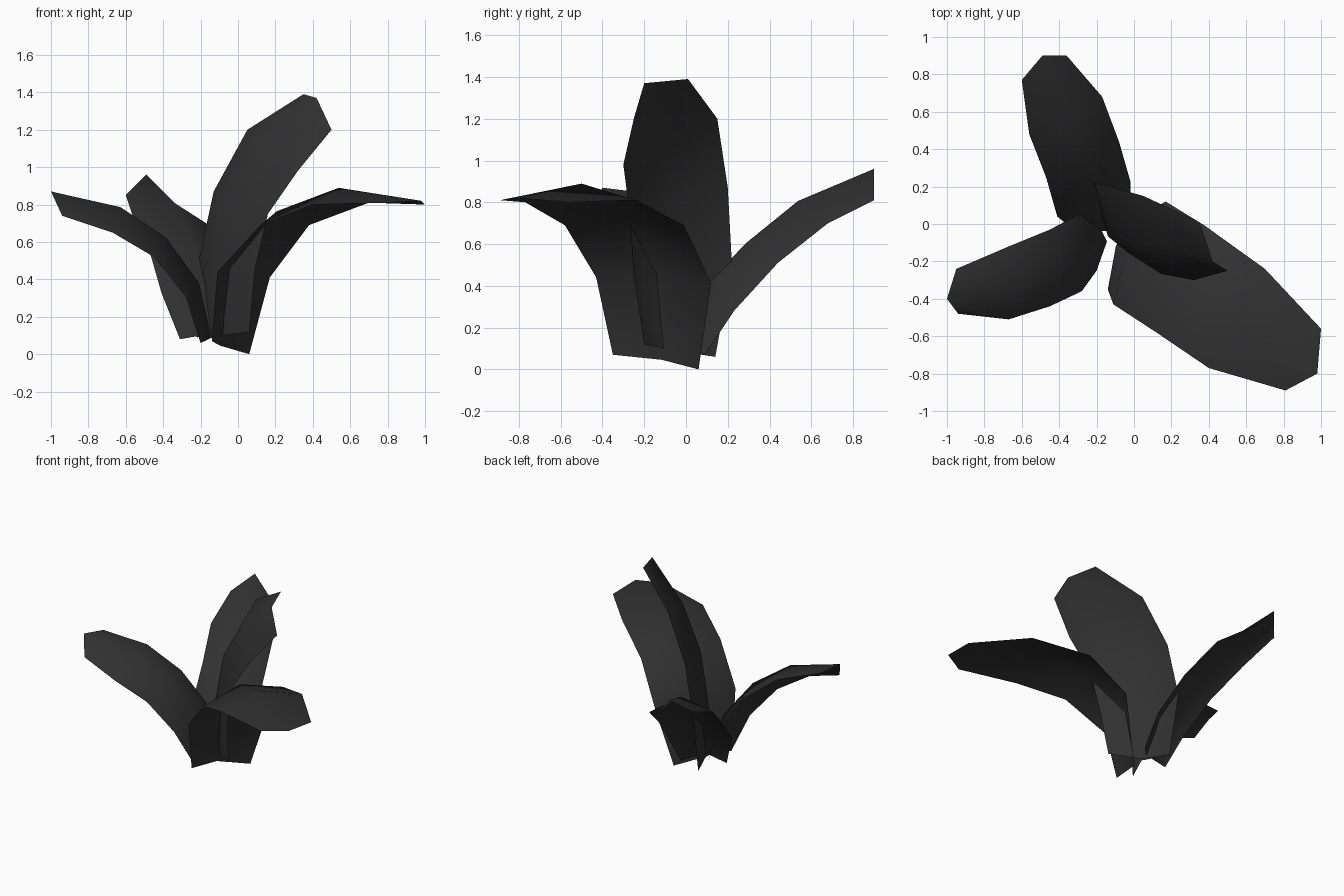
import bpy
import bmesh
from mathutils import Vector

cube = bpy.data.objects.get("Cube")
if cube:
    bpy.data.objects.remove(cube, do_unlink=True)

# Single dark leaf colour
leaf_material = bpy.data.materials.new("charcoal_leaf")
leaf_color = (0.03, 0.03, 0.03, 1)
leaf_material.use_nodes = True
leaf_material.diffuse_color = leaf_color
shader = leaf_material.node_tree.nodes["Principled BSDF"]
shader.inputs["Base Color"].default_value = leaf_color
shader.inputs["Roughness"].default_value = 0.8


def ridge_line(left_edge, right_edge, ridge_tip, fold):
    """Lift the middle of the blade off its two edges, along the blade normal."""
    middles = [(a + b) / 2 for a, b in zip(left_edge, right_edge)]
    ridge = []
    for row in range(len(middles) - 1):
        along = middles[row + 1] - middles[max(row - 1, 0)]
        across = left_edge[row] - right_edge[row]
        normal = along.cross(across).normalized()
        ridge.append(middles[row] + normal * across.length * fold)
    ridge.append(Vector(ridge_tip))
    return ridge


def make_leaf(name, left_points, right_points, ridge_tip, fold):
    """Build a folded leaf blade: left edge, raised ridge, right edge."""
    left_edge = [Vector(p) for p in left_points]
    right_edge = [Vector(p) for p in right_points]
    ridge = ridge_line(left_edge, right_edge, ridge_tip, fold)

    bm = bmesh.new()
    columns = [[bm.verts.new(p) for p in column]
               for column in (left_edge, ridge, right_edge)]
    for first, second in zip(columns, columns[1:]):
        for row in range(len(first) - 1):
            face = bm.faces.new((first[row], second[row],
                                 second[row + 1], first[row + 1]))
            face.smooth = True
    bmesh.ops.recalc_face_normals(bm, faces=bm.faces[:])
    if sum(face.normal.z for face in bm.faces) < 0:
        bmesh.ops.reverse_faces(bm, faces=bm.faces[:])

    mesh = bpy.data.meshes.new(name)
    bm.to_mesh(mesh)
    bm.free()
    mesh.materials.append(leaf_material)
    leaf = bpy.data.objects.new(name, mesh)
    bpy.context.scene.collection.objects.link(leaf)
    return leaf


# Broad leaf arching to the front left
make_leaf(
    "broad_front_leaf",
    left_points=[(.06, .06, 0), (.17, .12, .41), (.38, -.01, .69),
                 (.7, -.24, .81), (1, -.56, .8)],
    right_points=[(-.14, -.35, .07), (-.11, -.43, .44), (.12, -.58, .69),
                  (.4, -.77, .8), (.81, -.89, .81)],
    ridge_tip=(.98, -.8, .82), fold=.14)

# Tall upright leaf
make_leaf(
    "tall_upright_leaf",
    left_points=[(-.2, .14, .06), (-.21, .22, .5), (-.13, .2, .87),
                 (.05, .15, 1.2), (.35, .01, 1.39)],
    right_points=[(.06, -.2, .12), (.09, -.25, .45), (.16, -.27, .75),
                  (.32, -.3, .98), (.5, -.25, 1.2)],
    ridge_tip=(.42, -.2, 1.37), fold=.17)

# Leaf rising towards the back
make_leaf(
    "back_leaf",
    left_points=[(-.31, -.04, .08), (-.41, .04, .33), (-.47, .25, .54),
                 (-.56, .48, .73), (-.6, .77, .85)],
    right_points=[(-.02, .09, .07), (-.02, .23, .28), (-.08, .44, .51),
                  (-.17, .68, .7), (-.36, .9, .81)],
    ridge_tip=(-.49, .9, .96), fold=.24)

# Leaf arching out to the right side
make_leaf(
    "right_side_leaf",
    left_points=[(-.2, -.25, .06), (-.28, -.36, .31), (-.45, -.44, .52),
                 (-.67, -.51, .65), (-.94, -.48, .74)],
    right_points=[(-.22, .06, .09), (-.3, .05, .37), (-.45, -.03, .6),
                  (-.67, -.12, .77), (-.95, -.24, .85)],
    ridge_tip=(-1, -.4, .87), fold=.22)
